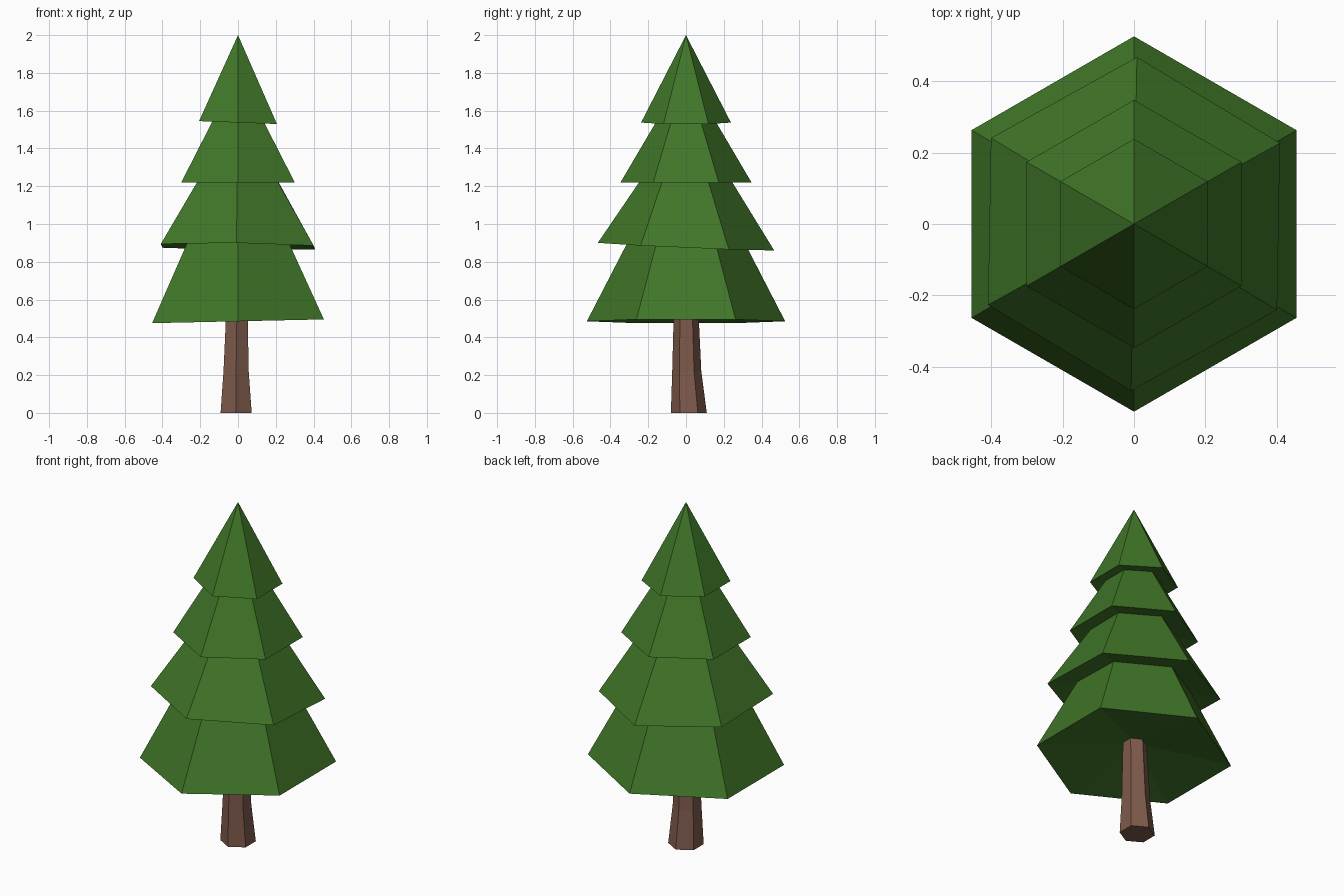
import bpy
import bmesh
from math import cos, sin, radians

cube = bpy.data.objects.get("Cube")
if cube:
    bpy.data.objects.remove(cube, do_unlink=True)

SIDES = 6


def make_material(name, colour):
    mat = bpy.data.materials.new(name)
    mat.use_nodes = True
    mat.diffuse_color = colour
    mat.node_tree.nodes["Principled BSDF"].inputs["Base Color"].default_value = colour
    return mat


def ring(bm, radius, z, centre=(0, 0), tilt=(0, 0), turn=0):
    """Hexagon of vertices with one corner towards +y, optionally tilted."""
    verts = []
    for i in range(SIDES):
        a = radians(90 + turn + i * 360 / SIDES)
        x, y = radius * cos(a), radius * sin(a)
        verts.append(bm.verts.new((centre[0] + x, centre[1] + y,
                                   z + tilt[0] * x + tilt[1] * y)))
    return verts


def bridge(bm, low, high):
    for i in range(SIDES):
        j = (i + 1) % SIDES
        bm.faces.new((low[i], low[j], high[j], high[i]))


def fan(bm, loop, point):
    tip = bm.verts.new(point)
    for i in range(SIDES):
        bm.faces.new((loop[i], loop[(i + 1) % SIDES], tip))


def finish(bm, name, mat):
    bmesh.ops.recalc_face_normals(bm, faces=bm.faces)
    mesh = bpy.data.meshes.new(name)
    bm.to_mesh(mesh)
    bm.free()
    mesh.materials.append(mat)
    obj = bpy.data.objects.new(name, mesh)
    bpy.context.collection.objects.link(obj)


def foliage_tier(name, radius, z, top_radius, top_z, tilt, turn, mat):
    """Tapered skirt with a hollowed underside."""
    bm = bmesh.new()
    rim = ring(bm, radius, z, tilt=tilt, turn=turn)
    fan(bm, rim, (0, 0, z + 0.16 * radius))
    if top_radius:
        top = ring(bm, top_radius, top_z, turn=turn)
        bridge(bm, rim, top)
        bm.faces.new(top)
    else:
        fan(bm, rim, (0, 0, top_z))
    finish(bm, name, mat)


bark = make_material("bark brown", (0.209, 0.102, 0.070, 1))
needles = make_material("needle green", (0.051, 0.181, 0.021, 1))

# Trunk: flared at the foot, leaning slightly
bm = bmesh.new()
foot = ring(bm, 0.095, 0, centre=(-0.01, 0.015))
waist = ring(bm, 0.077, 0.22, centre=(-0.01, 0.004))
neck = ring(bm, 0.063, 0.60, centre=(-0.005, 0))
bridge(bm, foot, waist)
bridge(bm, waist, neck)
bm.faces.new(foot)
bm.faces.new(neck)
finish(bm, "trunk", bark)

# Foliage, from the widest skirt up to the pointed top
foliage_tier("bottom_foliage", 0.525, 0.485, 0.285, 0.95, (0.022, 0), 0, needles)
foliage_tier("lower_middle_foliage", 0.467, 0.88, 0.215, 1.27, (-0.012, -0.043), -1, needles)
foliage_tier("upper_middle_foliage", 0.347, 1.22, 0.135, 1.58, (0, 0), 0, needles)
foliage_tier("top_foliage", 0.238, 1.537, 0, 2.0, (-0.037, 0), 0, needles)
